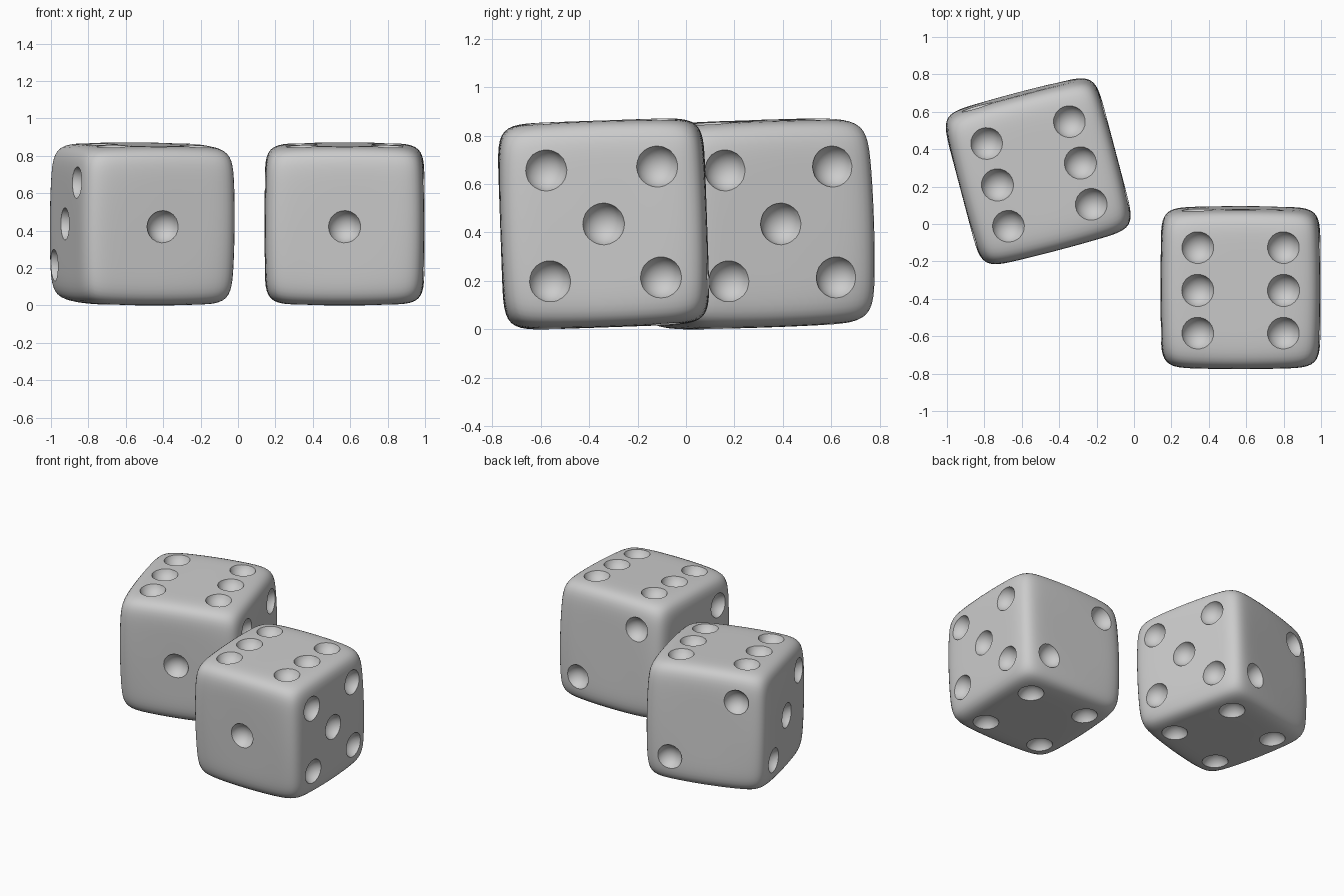
import bpy, bmesh
from math import radians
from mathutils import Matrix, Vector

if "Cube" in bpy.data.objects:
    bpy.data.objects.remove(bpy.data.objects["Cube"])

H = 0.427          # half size of a die
P = 9              # roundness exponent of the body
D = 0.23           # pip offset from the face centre
PIP_R, PIP_OUT = 0.09, 0.024

# Pip centres, face by face
L = H + PIP_OUT
pips = [(x, y, L) for x in (-D, D) for y in (-D, 0, D)]            # top: six
pips += [(x, y, -L) for x in (-D, D) for y in (-D, D)]             # bottom: four
pips += [(L, y, z) for y in (-D, D) for z in (-D, D)] + [(L, 0, 0)]  # right: five
pips += [(-L, -k * D, k * D) for k in (-1, 0, 1)]                  # left: three
pips += [(D, L, -D), (-D, L, D)]                                   # back: two
pips += [(0, -L, 0)]                                               # front: one


def make_object(name, bm):
    mesh = bpy.data.meshes.new(name)
    bm.to_mesh(mesh)
    bm.free()
    ob = bpy.data.objects.new(name, mesh)
    bpy.context.collection.objects.link(ob)
    return ob


def rounded_body(name):
    """Cube with soft edges and even softer corners."""
    bm = bmesh.new()
    bmesh.ops.create_cube(bm, size=2)
    bmesh.ops.subdivide_edges(bm, edges=bm.edges[:], cuts=27, use_grid_fill=True)
    for v in bm.verts:
        u = v.co / sum(abs(c) ** P for c in v.co) ** (1 / P)
        corner = abs(u.x * u.y * u.z) ** 2
        v.co = u * H * (1 - 0.05 * corner)
    return make_object(name, bm)


def pip_cutter(name):
    bm = bmesh.new()
    for p in pips:
        bmesh.ops.create_icosphere(bm, subdivisions=3, radius=PIP_R,
                                   matrix=Matrix.Translation(Vector(p)))
    ob = make_object(name, bm)
    ob.hide_render = True
    return ob


def make_die(name, x, y, turn):
    die = rounded_body(name)
    cutter = pip_cutter(name + "_pip_cutter")
    mod = die.modifiers.new("pips", 'BOOLEAN')
    mod.operation, mod.solver, mod.object = 'DIFFERENCE', 'EXACT', cutter
    bpy.ops.object.select_all(action='DESELECT')
    die.select_set(True)
    bpy.context.view_layer.objects.active = die
    bpy.ops.object.modifier_apply(modifier=mod.name)
    bpy.data.objects.remove(cutter)
    bpy.ops.object.shade_smooth_by_angle(angle=radians(30))
    # Turn, tip slightly backwards and rest on the floor
    die.data.transform(Matrix.Rotation(radians(turn), 4, 'Z') @
                       Matrix.Rotation(radians(2), 4, 'X'))
    low = min(v.co.z for v in die.data.vertices)
    die.location = (x, y, -low)


make_die("right_die", 0.57, -0.34, 0)
make_die("left_die", -0.512, 0.282, 14.8)
